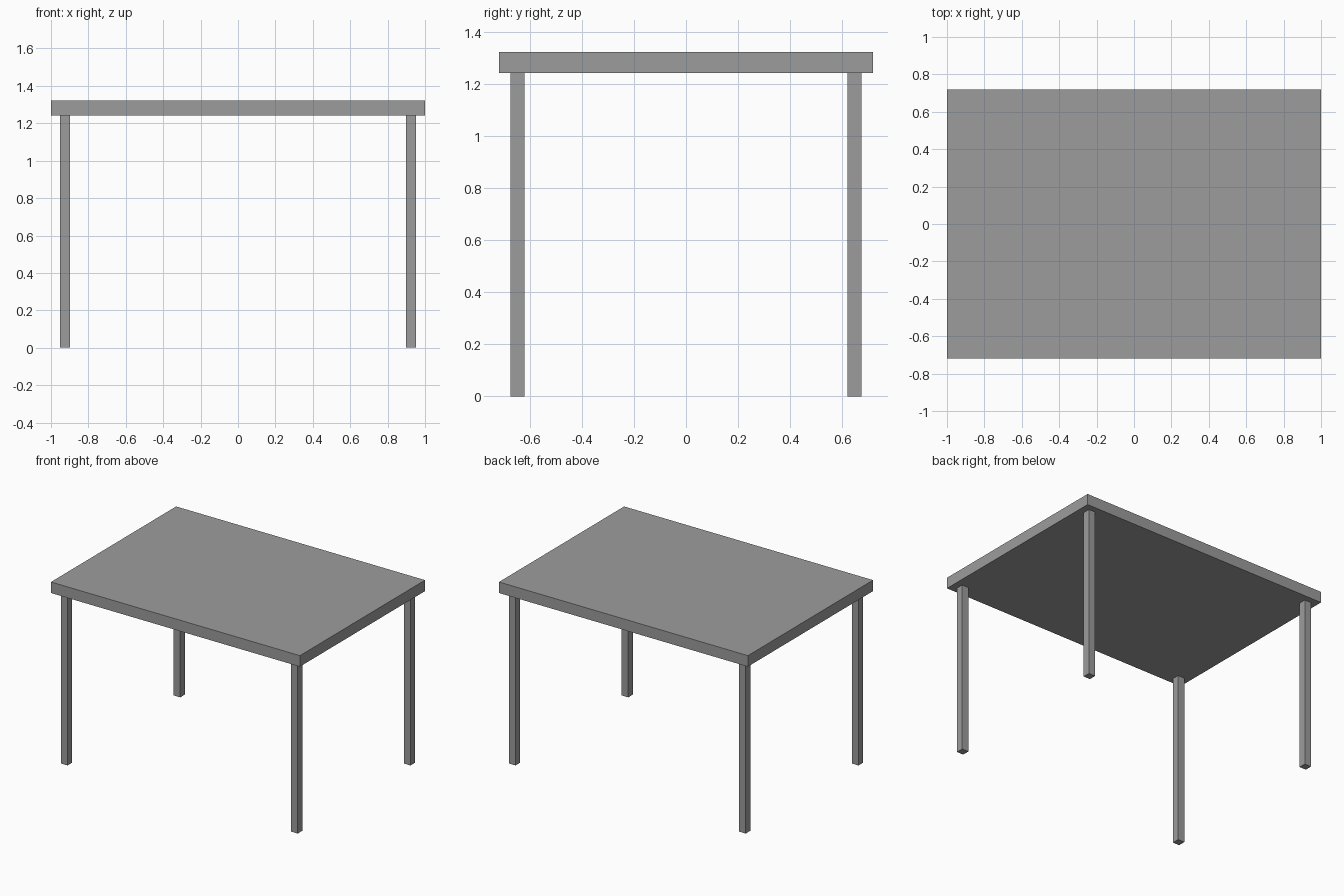
import bpy

if "Cube" in bpy.data.objects:
    bpy.data.objects.remove(bpy.data.objects["Cube"])

TOP_Z, UNDER_Z = 1.322, 1.242
HALF_X, HALF_Y = 1.0, 0.718
LEG = 0.053
LEG_X, LEG_Y = 0.925, 0.647

# Dark grey shared by all parts
grey = bpy.data.materials.new("dark_grey")
grey.diffuse_color = (0.335, 0.335, 0.335, 1)
grey.use_nodes = True
grey.node_tree.nodes["Principled BSDF"].inputs["Base Color"].default_value = grey.diffuse_color


def box(name, centre, size):
    bpy.ops.mesh.primitive_cube_add(size=1, location=centre)
    ob = bpy.context.object
    ob.name = name
    ob.scale = size
    bpy.ops.object.transform_apply(location=False, rotation=False, scale=True)
    ob.data.materials.append(grey)
    return ob


# Flat slab top
box("table_top", (0, 0, (TOP_Z + UNDER_Z) / 2),
    (2 * HALF_X, 2 * HALF_Y, TOP_Z - UNDER_Z))

# Four square legs, inset from the corners
for y_name, sy in (("front", -1), ("back", 1)):
    for x_name, sx in (("left", -1), ("right", 1)):
        box(f"{y_name}_{x_name}_leg", (sx * LEG_X, sy * LEG_Y, UNDER_Z / 2),
            (LEG, LEG, UNDER_Z))
